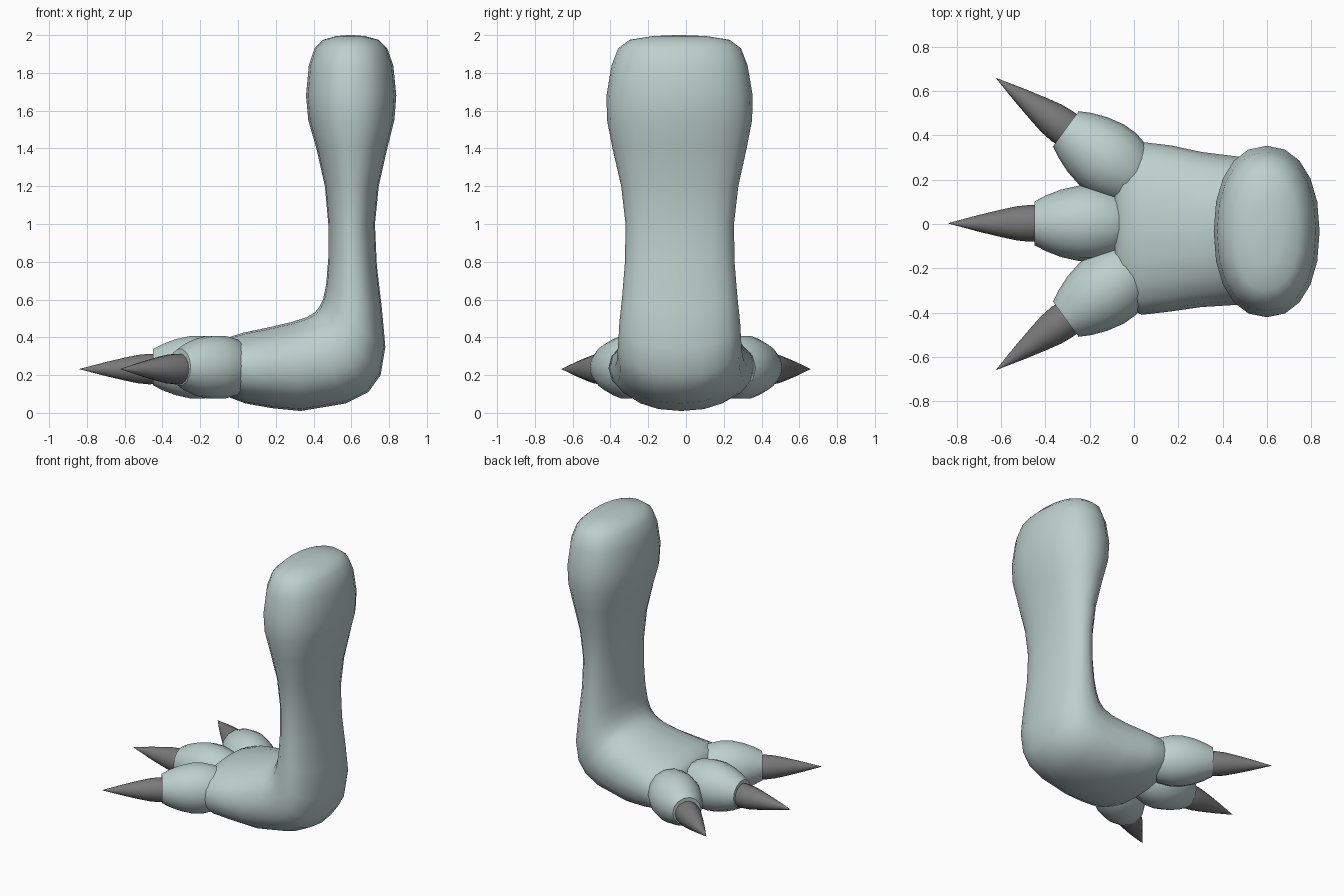
import bpy, bmesh, math
from mathutils import Vector, Matrix

cube = bpy.data.objects.get("Cube")
if cube:
    bpy.data.objects.remove(cube, do_unlink=True)


def make_material(name, color):
    mat = bpy.data.materials.new(name)
    mat.use_nodes = True
    mat.diffuse_color = color
    mat.node_tree.nodes["Principled BSDF"].inputs["Base Color"].default_value = color
    return mat


skin = make_material("pale teal skin", (0.51, 0.63, 0.61, 1))
horn = make_material("grey claw", (0.19, 0.19, 0.19, 1))


def loft(name, rings, mat, angle):
    """Skin a list of closed point rings and cap both ends."""
    bm = bmesh.new()
    loops = [[bm.verts.new(p) for p in ring] for ring in rings]
    for a, b in zip(loops, loops[1:]):
        for i in range(len(a)):
            j = (i + 1) % len(a)
            bm.faces.new((a[i], a[j], b[j], b[i]))
    bm.faces.new(loops[0])
    bm.faces.new(loops[-1])
    bmesh.ops.recalc_face_normals(bm, faces=bm.faces)
    mesh = bpy.data.meshes.new(name)
    bm.to_mesh(mesh)
    bm.free()
    mesh.materials.append(mat)
    obj = bpy.data.objects.new(name, mesh)
    bpy.context.collection.objects.link(obj)
    bpy.ops.object.select_all(action="DESELECT")
    obj.select_set(True)
    bpy.context.view_layer.objects.active = obj
    bpy.ops.object.shade_smooth_by_angle(angle=math.radians(angle))
    return obj


def signed_power(v, p):
    return math.copysign(abs(v) ** p, v)


def leg_ring(inner, outer, half_width, y, sides=20, power=0.9):
    """Rounded oval between an inner and an outer point in the XZ plane."""
    a, b = Vector((inner[0], y, inner[1])), Vector((outer[0], y, outer[1]))
    mid, arm = (a + b) / 2, (b - a) / 2
    ring = []
    for i in range(sides):
        t = math.tau * i / sides
        ring.append(mid + arm * signed_power(math.cos(t), power)
                    + Vector((0, half_width * signed_power(math.sin(t), power), 0)))
    return ring


# Foot and leg: sections run from the toes, round the heel, up to the top
sections = [
    ((-0.09, 0.28), (-0.09, 0.20), 0.10, -0.02),
    ((-0.085, 0.35), (-0.08, 0.13), 0.25, -0.02),
    ((-0.05, 0.40), (-0.04, 0.08), 0.35, -0.02),
    ((0.03, 0.425), (0.04, 0.05), 0.39, -0.02),
    ((0.15, 0.45), (0.18, 0.025), 0.375, -0.02),
    ((0.28, 0.48), (0.33, 0.01), 0.35, -0.025),
    ((0.36, 0.505), (0.57, 0.05), 0.335, -0.03),
    ((0.405, 0.53), (0.69, 0.11), 0.33, -0.033),
    ((0.43, 0.56), (0.755, 0.20), 0.325, -0.033),
    ((0.45, 0.60), (0.78, 0.35), 0.32, -0.033),
    ((0.467, 0.68), (0.762, 0.55), 0.305, -0.033),
    ((0.478, 0.82), (0.735, 0.78), 0.29, -0.033),
    ((0.478, 1.0), (0.725, 1.0), 0.287, -0.033),
    ((0.46, 1.2), (0.745, 1.2), 0.31, -0.033),
    ((0.415, 1.4), (0.79, 1.4), 0.355, -0.034),
    ((0.372, 1.55), (0.828, 1.55), 0.384, -0.034),
    ((0.36, 1.68), (0.838, 1.68), 0.387, -0.034),
    ((0.375, 1.84), (0.822, 1.84), 0.36, -0.034),
    ((0.405, 1.93), (0.79, 1.93), 0.325, -0.034),
    ((0.45, 1.975), (0.745, 1.975), 0.265, -0.034),
    ((0.52, 1.995), (0.67, 1.995), 0.14, -0.034),
    ((0.585, 2.0), (0.61, 2.0), 0.02, -0.034),
]
loft("leg_and_foot", [leg_ring(*s) for s in sections], skin, 80)


def turned(name, profile, base, heading, mat, angle, sides=14):
    """Round part along a horizontal heading; profile is (distance, radius)."""
    place = Matrix.Translation(base) @ Matrix.Rotation(heading, 4, "Z")
    rings = [[place @ Vector((d, r * math.cos(math.tau * i / sides),
                              r * math.sin(math.tau * i / sides)))
              for i in range(sides)] for d, r in profile]
    return loft(name, rings, mat, angle)


# Toes are barrels with a cut-off tip; distances are measured from that tip
toe_profile = [(-0.46, 0.08), (-0.42, 0.115), (-0.35, 0.152), (-0.27, 0.17),
               (-0.20, 0.17), (-0.12, 0.152), (-0.05, 0.125), (0, 0.098)]
claw_profile = [(-0.03, 0.08), (0.02, 0.083), (0.08, 0.077), (0.15, 0.062),
                (0.25, 0.038), (0.388, 0.001)]

spread = math.radians(36)
for side, tip, turn in (("middle", (-0.45, 0.003), 0),
                        ("left", (-0.308, 0.43), -spread),
                        ("right", (-0.308, -0.43), spread)):
    base = Vector((tip[0], tip[1], 0.242))
    turned(side + "_toe", toe_profile, base, math.pi + turn, skin, 50)
    turned(side + "_claw", claw_profile, base - Vector((0, 0, 0.01)),
           math.pi + turn, horn, 60)
